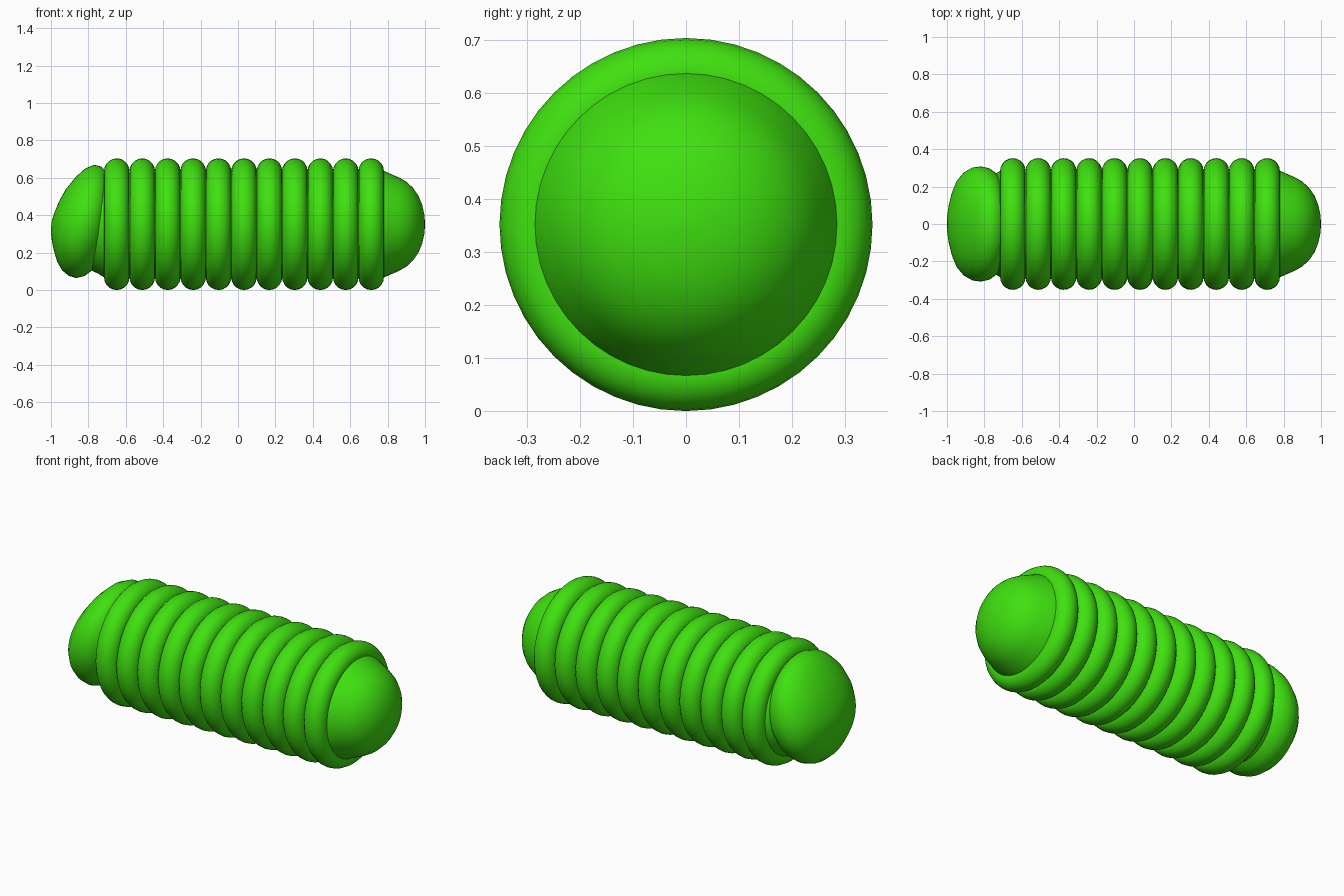
import bpy, bmesh
from math import cos, sin, pi, radians

cube = bpy.data.objects.get("Cube")
if cube:
    bpy.data.objects.remove(cube, do_unlink=True)

AXIS_Z = 0.352
SIDES = 48

green = bpy.data.materials.new("leaf green")
green.use_nodes = True
colour = (0.05, 0.75, 0.005, 1)
green.diffuse_color = colour
green.node_tree.nodes["Principled BSDF"].inputs["Base Color"].default_value = colour


def finish(obj, name):
    obj.name = name
    obj.data.name = name
    obj.data.materials.append(green)
    bpy.ops.object.select_all(action="DESELECT")
    obj.select_set(True)
    bpy.context.view_layer.objects.active = obj
    bpy.ops.object.shade_smooth_by_angle(angle=radians(50))


def loft(name, stations):
    """Skin oval sections given as (top x, top z, bottom x, bottom z, half width)."""
    bm = bmesh.new()
    loops = []
    for tx, tz, bx, bz, w in stations:
        ring = []
        for i in range(SIDES):
            a = 2 * pi * i / SIDES
            t = (1 + cos(a)) / 2
            ring.append(bm.verts.new((bx + (tx - bx) * t, w * sin(a), bz + (tz - bz) * t)))
        loops.append(ring)
    for r, s in zip(loops, loops[1:]):
        for i in range(SIDES):
            j = (i + 1) % SIDES
            bm.faces.new((r[i], r[j], s[j], s[i]))
    bm.faces.new(loops[0])
    bm.faces.new(loops[-1])
    bmesh.ops.recalc_face_normals(bm, faces=bm.faces)
    mesh = bpy.data.meshes.new(name)
    bm.to_mesh(mesh)
    bm.free()
    obj = bpy.data.objects.new(name, mesh)
    bpy.context.collection.objects.link(obj)
    finish(obj, name)


def round_loft(name, profile):
    """Skin upright circles given as (x, radius)."""
    loft(name, [(x, AXIS_Z + r, x, AXIS_Z - r, r) for x, r in profile])


# Body rings, side by side
for n in range(11):
    bpy.ops.mesh.primitive_torus_add(
        major_radius=0.284, minor_radius=0.068, major_segments=SIDES, minor_segments=20,
        location=(-0.648 + 0.136 * n, 0, AXIS_Z), rotation=(0, pi / 2, 0))
    finish(bpy.context.object, f"body_ring_{n + 1}")

# Core that fills the grooves, and the flare behind the head
round_loft("body_core", [(-0.66, 0.294), (0.72, 0.294)])
round_loft("neck", [(-0.66, 0.3), (-0.715, 0.285), (-0.75, 0.263), (-0.79, 0.245), (-0.84, 0.22)])

# Tail dome
round_loft("tail", [(0.71, 0.3), (0.78, 0.285), (0.82, 0.267), (0.86, 0.25), (0.9, 0.227),
                    (0.935, 0.195), (0.965, 0.152), (0.985, 0.103), (0.996, 0.053), (1.0, 0.008)])

# Leaning head with a small blunt nose
loft("head", [
    (-0.69, 0.60, -0.74, 0.15, 0.24),
    (-0.705, 0.635, -0.78, 0.105, 0.275),
    (-0.73, 0.66, -0.82, 0.075, 0.298),
    (-0.77, 0.67, -0.865, 0.064, 0.308),
    (-0.82, 0.648, -0.905, 0.076, 0.302),
    (-0.87, 0.602, -0.94, 0.105, 0.278),
    (-0.92, 0.54, -0.967, 0.152, 0.235),
    (-0.957, 0.475, -0.983, 0.205, 0.175),
    (-0.983, 0.41, -0.995, 0.26, 0.105),
    (-0.998, 0.36, -1.0, 0.3, 0.04),
])
